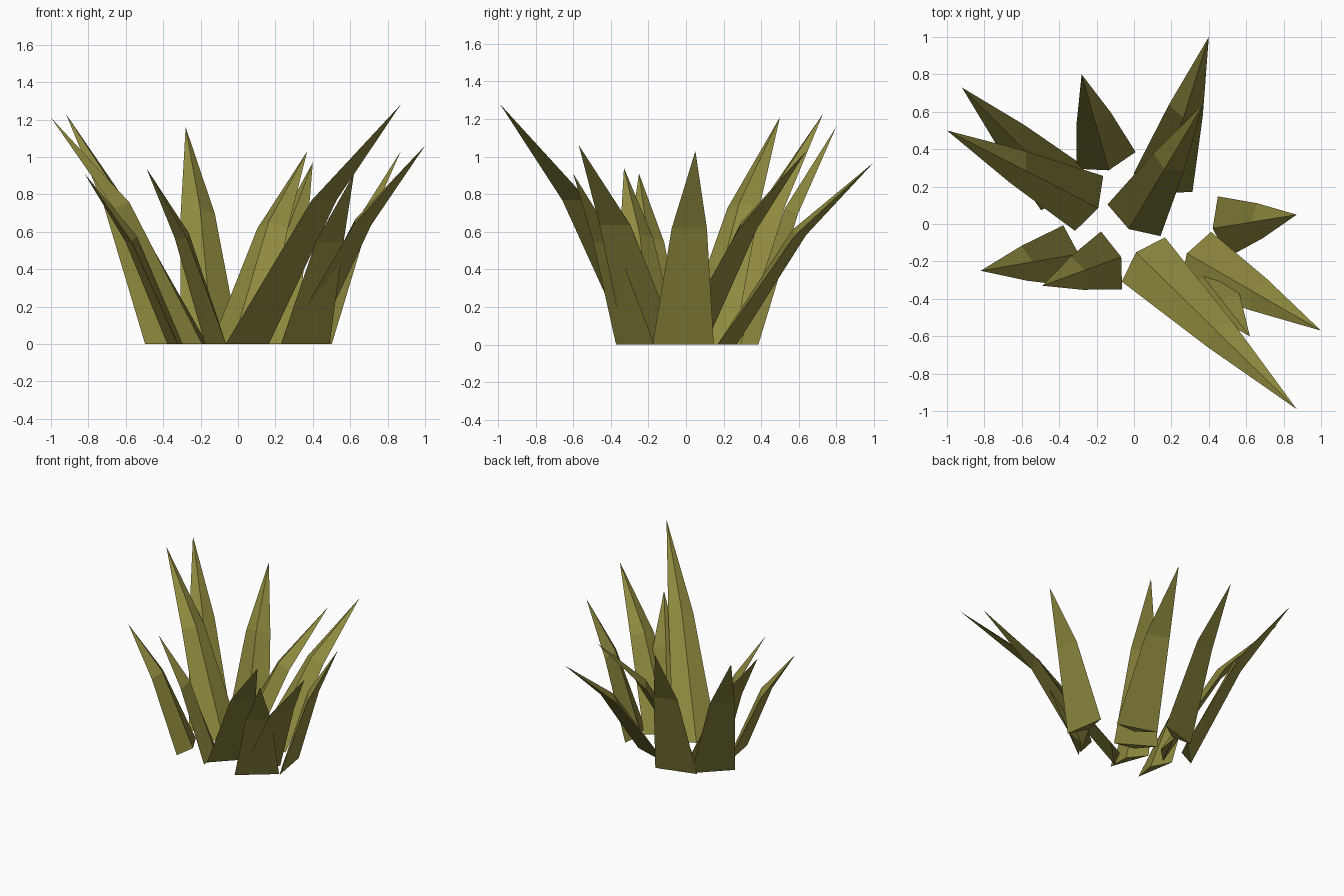
import bpy
from mathutils import Vector

if "Cube" in bpy.data.objects:
    bpy.data.objects.remove(bpy.data.objects["Cube"])

leaf_mat = bpy.data.materials.new("olive green")
leaf_mat.diffuse_color = (0.27, 0.25, 0.048, 1.0)
leaf_mat.use_nodes = True
leaf_mat.node_tree.nodes["Principled BSDF"].inputs["Base Color"].default_value = leaf_mat.diffuse_color

BASE_WIDTH, MID_WIDTH = 0.33, 0.19   # chord widths of the blade
BASE_RIDGE, MID_RIDGE = 0.055, 0.045  # how far the inner ridge stands in


def ring(center, out, width, ridge, lift=0.0):
    """Triangular section: two outer corners and one inner ridge point."""
    side = Vector((-out.y, out.x, 0))
    return [center - side * width / 2,
            center + side * width / 2,
            center - out * ridge + Vector((0, 0, lift))]


def grass_blade(name, base, tip):
    """Three-sided blade that leans outward, bends at the middle and ends in a point."""
    b, t = Vector((*base, 0)), Vector(tip)
    out = Vector((t.x - b.x, t.y - b.y, 0))
    mid = b + out * 0.5
    mid.z = t.z * 0.6
    out.normalize()
    verts = ring(b, out, BASE_WIDTH, BASE_RIDGE)
    verts += ring(mid, out, MID_WIDTH, MID_RIDGE, 0.03) + [t]
    faces = [(2, 1, 0)]
    for i in range(3):
        j = (i + 1) % 3
        faces += [(i, j, j + 3, i + 3), (i + 3, j + 3, 6)]
    mesh = bpy.data.meshes.new(name)
    mesh.from_pydata([tuple(v) for v in verts], [], faces)
    mesh.materials.append(leaf_mat)
    obj = bpy.data.objects.new(name, mesh)
    bpy.context.collection.objects.link(obj)


# base centre and tip of every blade
blades = [
    ((-0.38, 0.19), (-0.92, 0.73, 1.23)),
    ((-0.24, 0.11), (-1.00, 0.50, 1.21)),
    ((-0.15, 0.34), (-0.28, 0.80, 1.16)),
    ((0.155, 0.22), (0.40, 1.00, 0.97)),
    ((0.00, 0.02), (0.37, 0.64, 1.03)),
    ((0.475, -0.015), (0.87, 0.05, 1.03)),
    ((0.33, -0.185), (1.00, -0.57, 1.06)),
    ((0.05, -0.19), (0.87, -0.99, 1.28)),
    ((0.36, -0.27), (0.62, -0.60, 0.91)),
    ((-0.35, -0.17), (-0.82, -0.25, 0.91)),
    ((-0.12, -0.195), (-0.49, -0.33, 0.94)),
]
for n, (base, tip) in enumerate(blades, 1):
    grass_blade(f"grass_blade_{n}", base, tip)
